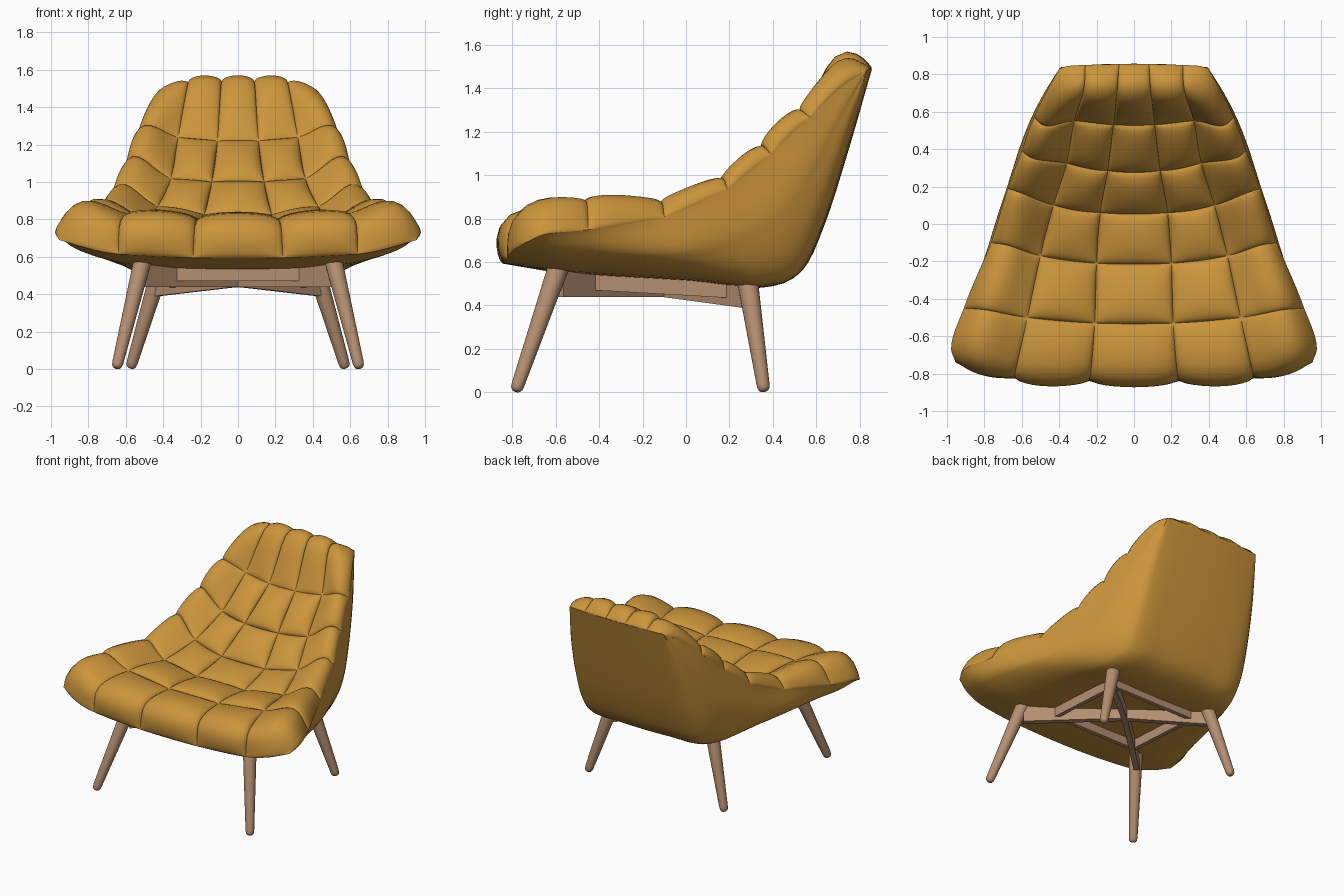
import bpy, bmesh, math
from mathutils import Vector, Matrix

if "Cube" in bpy.data.objects:
    bpy.data.objects.remove(bpy.data.objects["Cube"])


def material(name, rgb):
    m = bpy.data.materials.new(name)
    m.diffuse_color = (*rgb, 1)
    m.use_nodes = True
    m.node_tree.nodes["Principled BSDF"].inputs["Base Color"].default_value = m.diffuse_color
    return m


MUSTARD = material("mustard fabric", (0.60, 0.30, 0.045))
WOOD = material("light wood", (0.46, 0.275, 0.165))


def finish(name, bm, mat, angle=None):
    me = bpy.data.meshes.new(name)
    bm.to_mesh(me)
    bm.free()
    ob = bpy.data.objects.new(name, me)
    bpy.context.collection.objects.link(ob)
    me.materials.append(mat)
    if angle:
        bpy.ops.object.select_all(action='DESELECT')
        ob.select_set(True)
        bpy.context.view_layer.objects.active = ob
        bpy.ops.object.shade_smooth_by_angle(angle=math.radians(angle))
    return ob


# smooth curve through points, t in 0..len-1
def spline(p, t):
    i = min(max(int(t), 0), len(p) - 2)
    f = t - i
    b, c = p[i], p[i + 1]
    a = p[i - 1] if i > 0 else 2 * b - c
    d = p[i + 2] if i + 2 < len(p) else 2 * c - b
    return 0.5 * (2 * b + (c - a) * f + (2 * a - 5 * b + 4 * c - d) * f * f
                  + (3 * b - a - 3 * c + d) * f ** 3)


# half rows (rim to centre) mirrored into full rows
def mirrored(rows):
    return [[Vector(p) for p in r] + [Vector((-p[0], p[1], p[2])) for p in reversed(r)]
            for r in rows]


def surf(rows, u, v):
    return spline([spline(r, u) for r in rows], v)


# quilted sheet: panels between the breaks are puffed along the normal
def sheet(name, rows, ub, vb, n, puff, flip, angle):
    def samples(br):
        out = [(br[0], 0.0, 0)]
        for k in range(len(br) - 1):
            for j in range(1, n + 1):
                s = (1 - math.cos(math.pi * j / n)) / 2
                out.append((br[k] + s * (br[k + 1] - br[k]), math.sin(math.pi * j / n), k))
        return out
    us, vs = samples(ub), samples(vb)
    e, mu, mv = 0.02, ub[-1], vb[-1]
    bm = bmesh.new()
    grid = []
    for v, fv, kv in vs:
        line = []
        for u, fu, ku in us:
            p = surf(rows, u, v)
            h = puff(ku, kv) * max(fu * fv, 0)
            if h > 1e-6:
                du = surf(rows, min(u + e, mu), v) - surf(rows, max(u - e, 0), v)
                dv = surf(rows, u, min(v + e, mv)) - surf(rows, u, max(v - e, 0))
                p = p + dv.cross(du).normalized() * h
            line.append(bm.verts.new(p))
        grid.append(line)
    for i in range(len(vs) - 1):
        for j in range(len(us) - 1):
            q = [grid[i][j], grid[i + 1][j], grid[i + 1][j + 1], grid[i][j + 1]]
            bm.faces.new(q[::-1] if flip else q)
    return finish(name, bm, MUSTARD, angle)


# tufted cushion: rim, rim panel middle, outer seam, inner seam
cushion = mirrored([
    [(.955, -.74, .69), (.82, -.80, .65), (.64, -.825, .615), (.24, -.84, .595)],
    [(.975, -.64, .73), (.84, -.70, .835), (.63, -.77, .785), (.23, -.785, .765)],
    [(.91, -.45, .75), (.79, -.46, .88), (.57, -.50, .825), (.21, -.53, .795)],
    [(.765, -.10, .81), (.67, -.115, .875), (.50, -.17, .80), (.20, -.21, .77)],
    [(.675, .19, .94), (.60, .165, .98), (.43, .10, .87), (.18, .06, .825)],
    [(.60, .39, 1.10), (.53, .35, 1.13), (.36, .325, 1.02), (.14, .285, 1.0)],
    [(.535, .57, 1.27), (.47, .525, 1.30), (.32, .55, 1.24), (.11, .53, 1.22)],
    [(.46, .72, 1.41), (.39, .70, 1.465), (.27, .71, 1.515), (.09, .71, 1.52)],
    [(.40, .83, 1.48), (.35, .845, 1.49), (.26, .85, 1.49), (.08, .855, 1.49)],
])
sheet("tufted_cushion", cushion, [0, 2, 3, 4, 5, 7], [0, 2, 3, 4, 5, 6, 8], 14,
      lambda ku, kv: 0.035 if ku in (0, 4) or kv == 5 else 0.055, False, 40)

# outer shell: rim, side, lower edge / back crease, inner
shell = mirrored([
    [(.955, -.74, .69), (.82, -.80, .65), (.64, -.825, .615), (.24, -.84, .595)],
    [(.975, -.64, .73), (.86, -.61, .64), (.62, -.60, .575), (.24, -.60, .555)],
    [(.91, -.45, .75), (.83, -.42, .64), (.60, -.40, .56), (.24, -.40, .535)],
    [(.765, -.10, .81), (.75, -.06, .64), (.57, 0, .54), (.22, 0, .51)],
    [(.675, .19, .94), (.66, .23, .70), (.52, .31, .51), (.20, .34, .485)],
    [(.60, .39, 1.10), (.60, .43, .82), (.48, .50, .57), (.20, .525, .555)],
    [(.535, .57, 1.27), (.545, .57, 1.0), (.46, .61, .77), (.20, .635, .77)],
    [(.46, .72, 1.41), (.48, .70, 1.25), (.43, .725, 1.11), (.18, .745, 1.11)],
    [(.40, .83, 1.48), (.395, .835, 1.485), (.37, .84, 1.49), (.15, .855, 1.49)],
])
sheet("outer_shell", shell, list(range(8)), list(range(9)), 6,
      lambda ku, kv: 0, True, 50)


# tapered round leg with a rounded foot
def leg(name, foot, top):
    foot, top = Vector(foot), Vector(top)
    ax = top - foot
    rot = ax.to_track_quat('Z', 'Y').to_matrix()
    bm = bmesh.new()
    rings = []
    for d, r in ((0, .012), (.005, .021), (.015, .027), (.035, .030), (ax.length, .049)):
        rings.append([bm.verts.new(foot + rot @ Vector((r * math.cos(a), r * math.sin(a), d)))
                      for a in (math.tau * k / 24 for k in range(24))])
    for lo, hi in zip(rings, rings[1:]):
        for k in range(24):
            m = (k + 1) % 24
            bm.faces.new((lo[k], lo[m], hi[m], hi[k]))
    bm.faces.new(rings[0][::-1])
    bm.faces.new(rings[-1])
    finish(name, bm, WOOD, 45)


# plank between two plan points, each end as (x, y, bottom z, top z)
def beam(name, a, b, width):
    d = Vector((b[0] - a[0], b[1] - a[1], 0)).normalized()
    side = Vector((-d.y, d.x, 0)) * width / 2
    bm = bmesh.new()
    v = [bm.verts.new(Vector((e[0], e[1], z)) + s * side)
         for e in (a, b) for z in e[2:] for s in (-1, 1)]
    for f in ((0, 1, 3, 2), (4, 6, 7, 5), (0, 4, 5, 1), (2, 3, 7, 6), (0, 2, 6, 4), (1, 5, 7, 3)):
        bm.faces.new([v[i] for i in f])
    bmesh.ops.recalc_face_normals(bm, faces=bm.faces)
    finish(name, bm, WOOD)


for s, tag in ((1, "right"), (-1, "left")):
    leg("front_leg_" + tag, (s * .65, -.785, .004), (s * .505, -.58, .60))
    leg("rear_leg_" + tag, (s * .575, .36, .004), (s * .415, .28, .54))
    # diagonal cross braces meeting under the seat
    beam("front_brace_" + tag, (s * .51, -.58, .44, .575), (0, -.10, .44, .525), .04)
    beam("rear_brace_" + tag, (s * .43, .27, .39, .51), (0, -.10, .44, .525), .04)
    # side rails of the seat frame
    beam("side_rail_" + tag, (s * .35, -.42, .47, .55), (s * .35, .20, .435, .52), .03)

# front and rear rails
beam("front_rail", (-.35, -.42, .47, .55), (.35, -.42, .47, .55), .03)
beam("rear_rail", (-.35, .20, .435, .51), (.35, .20, .435, .51), .03)
